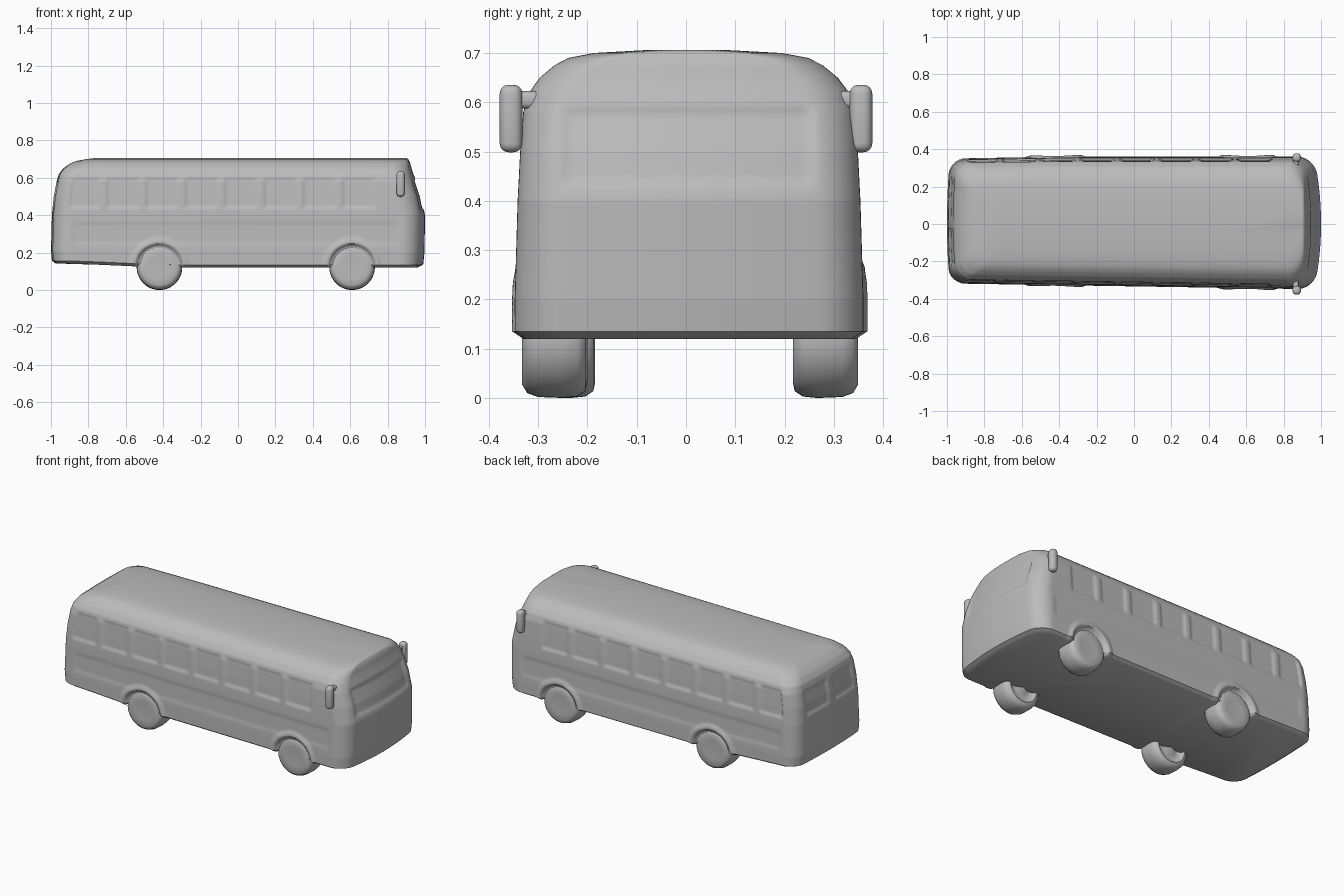
import bpy, bmesh, math
from mathutils import Matrix

old = bpy.data.objects.get("Cube")
if old:
    bpy.data.objects.remove(old, do_unlink=True)

grey = bpy.data.materials.new("plain_grey")
grey.use_nodes = True
GREY = (0.5, 0.5, 0.5, 1)
grey.diffuse_color = GREY
grey.node_tree.nodes["Principled BSDF"].inputs["Base Color"].default_value = GREY


def finish(name, bm, angle=50):
    bmesh.ops.recalc_face_normals(bm, faces=bm.faces)
    mesh = bpy.data.meshes.new(name)
    bm.to_mesh(mesh)
    bm.free()
    mesh.materials.append(grey)
    ob = bpy.data.objects.new(name, mesh)
    bpy.context.collection.objects.link(ob)
    bpy.ops.object.select_all(action='DESELECT')
    ob.select_set(True)
    bpy.context.view_layer.objects.active = ob
    bpy.ops.object.shade_smooth_by_angle(angle=math.radians(angle))
    return ob


def ramp(v, a, b):
    t = min(1, max(0, (v - a) / (b - a)))
    return t * t * (3 - 2 * t)


def pane(u, z, u0, u1, z0, z1, soft=0.022):
    """1 inside a soft-edged rectangle, 0 outside."""
    return (ramp(u, u0, u0 + soft) * ramp(-u, -u1, soft - u1)
            * ramp(z, z0, z0 + soft) * ramp(-z, -z1, soft - z1))


# Body levels: height, rear x, front x, half width
LEVELS = [
    (0.12, -0.975, 0.96, 0.33), (0.135, -0.995, 0.99, 0.353),
    (0.2, -1, 0.997, 0.353), (0.4, -0.995, 1, 0.347),
    (0.5, -0.985, 0.98, 0.342), (0.58, -0.97, 0.953, 0.336),
    (0.62, -0.958, 0.938, 0.324), (0.65, -0.935, 0.928, 0.302),
    (0.675, -0.9, 0.922, 0.272), (0.69, -0.865, 0.916, 0.243),
    (0.7, -0.81, 0.91, 0.19), (0.706, -0.76, 0.9, 0.08)]
WHEELS = (-0.42, 0.61)
AXLE = 0.122


def side_scale(x, left):
    if left:
        return 1.02 - 0.05 * max(0, -x - 0.4)
    return 0.945 + 0.045 * x


def side_relief(x, z):
    """Outward offset of the side panels: windows, belt line and wheel arches."""
    out = -0.007 * max(pane(x, z, -0.92 + 0.21 * i, -0.73 + 0.21 * i, 0.43, 0.605)
                       for i in range(8))
    out -= 0.003 * pane(x, z, -0.9, 0.9, 0.23, 0.37, 0.03)
    for wx in WHEELS:
        d = math.hypot(x - wx, z - AXLE)
        out += 0.008 * ramp(d, 0.115, 0.132) * ramp(-d, -0.165, -0.14)
        out -= 0.016 * ramp(-d, -0.126, -0.112)
    return out


def plan_ring(z, xb, xf, hw):
    r = min(0.085, hw * 0.9)
    pts = []

    def run(kind, a, b, n):
        for i in range(n):
            t = i / n
            pts.append((kind, a[0] + (b[0] - a[0]) * t, a[1] + (b[1] - a[1]) * t))

    def corner(cx, cy, start):
        for i in range(10):
            a = start + math.pi / 2 * i / 10
            pts.append(("corner", cx + r * math.cos(a), cy + r * math.sin(a)))

    run("side", (xb + r, -hw), (xf - r, -hw), 200)
    corner(xf - r, -hw + r, -math.pi / 2)
    run("front", (xf, -hw + r), (xf, hw - r), 50)
    corner(xf - r, hw - r, 0)
    run("side", (xf - r, hw), (xb + r, hw), 200)
    corner(xb + r, hw - r, math.pi / 2)
    run("rear", (xb, hw - r), (xb, -hw + r), 50)
    corner(xb + r, -hw + r, math.pi)

    ring = []
    for kind, x, y in pts:
        s = 1 if y > 0 else -1
        if kind == "side":
            y += s * side_relief(x, z)
        elif kind == "front":
            x -= 0.008 * pane(y, z, -0.265, 0.265, 0.42, 0.6, 0.03)
        elif kind == "rear":
            x += 0.007 * max(pane(y, z, -0.25, -0.02, 0.43, 0.59),
                             pane(y, z, 0.02, 0.25, 0.43, 0.59))
        # bowed front and rear, tapered sides, raised tail
        x -= 0.3 * y * y * ramp(x, 0.7, 0.95)
        x += 0.12 * y * y * ramp(-x, 0.8, 0.97)
        y *= side_scale(x, y > 0)
        lift = 0.022 * ramp(-x, 0.3, 1) * ramp(-z, -0.3, -0.12)
        ring.append((x, y, z + lift))
    return ring


# Bus body: stacked plan outlines, closed at floor and roof
bm = bmesh.new()
rings = []
for lo, hi in zip(LEVELS, LEVELS[1:]):
    steps = max(2, round((hi[0] - lo[0]) / 0.008))
    for k in range(steps):
        t = k / steps
        rings.append(plan_ring(*[a + (b - a) * t for a, b in zip(lo, hi)]))
rings.append(plan_ring(*LEVELS[-1]))
rows = [[bm.verts.new(p) for p in ring] for ring in rings]
for lower, upper in zip(rows, rows[1:]):
    for i in range(len(lower)):
        j = (i + 1) % len(lower)
        bm.faces.new((lower[i], lower[j], upper[j], upper[i]))
bm.faces.new(rows[0])
bm.faces.new(rows[-1])
finish("bus_body", bm)

# Wheels: turned tyre profile (distance from inner side, radius)
TYRE = [(0, 0), (0.02, 0.04), (0.02, 0.075), (0, 0.09), (0.004, 0.108),
        (0.02, 0.119), (0.05, 0.122), (0.1, 0.12), (0.122, 0.112),
        (0.132, 0.095), (0.128, 0.06), (0.13, 0)]


def wheel(name, x, side, y_out):
    bm = bmesh.new()
    vs = [bm.verts.new((x, side * (y_out - 0.132 + d), AXLE + r)) for d, r in TYRE]
    edges = [bm.edges.new(p) for p in zip(vs, vs[1:])]
    bmesh.ops.spin(bm, geom=vs + edges, cent=(x, 0, AXLE), axis=(0, 1, 0),
                   angle=2 * math.pi, steps=48)
    bmesh.ops.remove_doubles(bm, verts=bm.verts, dist=0.0005)
    finish(name, bm, 60)


def rounded_box(name, centre, size, bevel):
    bm = bmesh.new()
    bmesh.ops.create_cube(bm, size=1, matrix=Matrix.Translation(centre)
                          @ Matrix.Diagonal((*size, 1)))
    bmesh.ops.bevel(bm, geom=bm.edges, offset=bevel, segments=4, profile=0.5,
                    affect='EDGES')
    finish(name, bm, 60)


for side, label in ((1, "left"), (-1, "right")):
    for x, place in zip(WHEELS, ("rear", "front")):
        wheel(f"{place}_{label}_wheel", x, side,
              0.35 * side_scale(x, side > 0) - 0.008)
    # Door mirrors with a short bracket
    rounded_box(f"{label}_mirror", (0.87, side * 0.355, 0.567),
                (0.044, 0.046, 0.137), 0.018)
    rounded_box(f"{label}_mirror_bracket", (0.865, side * 0.325, 0.605),
                (0.03, 0.07, 0.035), 0.012)
